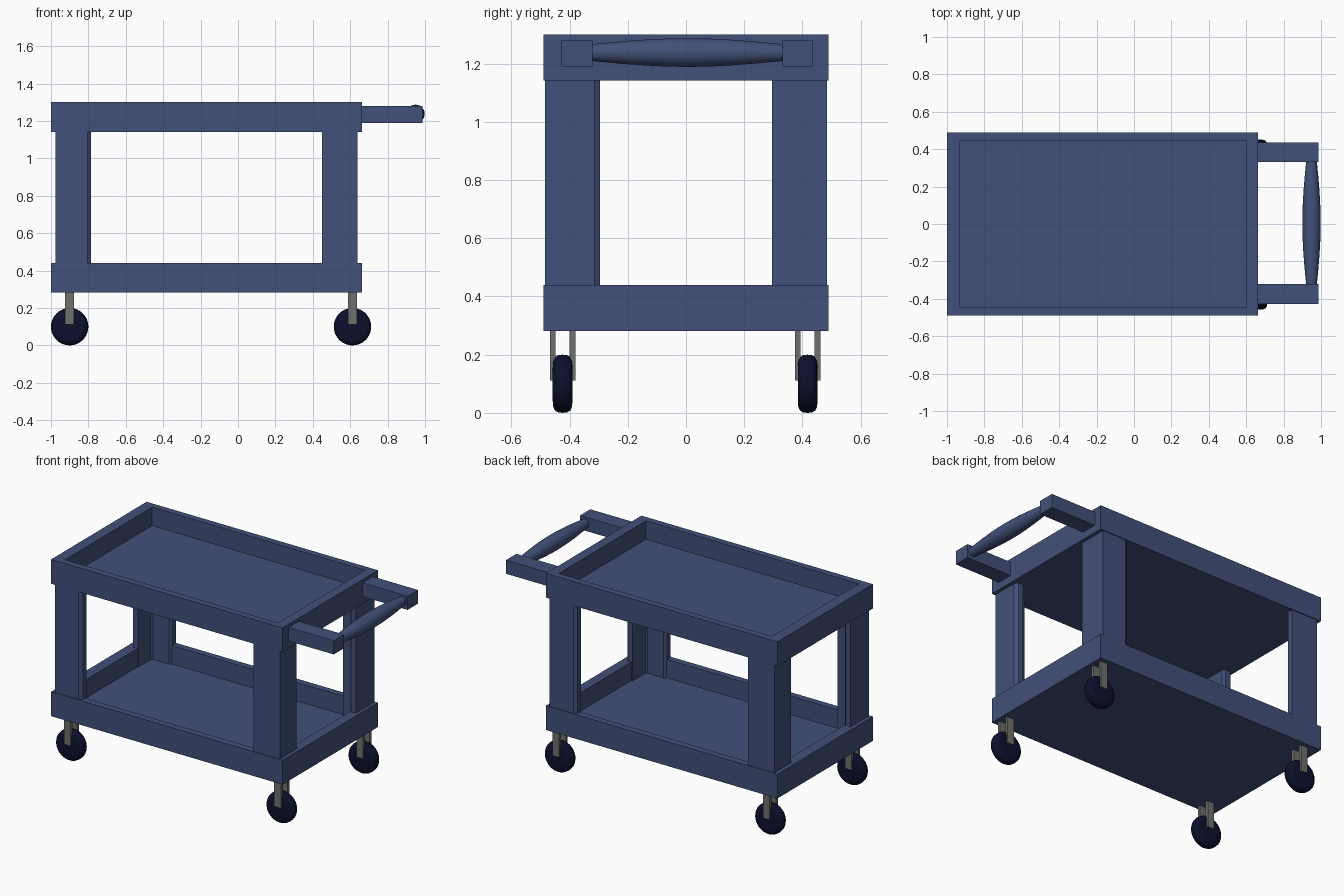
import bpy, bmesh, math
from mathutils import Matrix, Vector

if "Cube" in bpy.data.objects:
    bpy.data.objects.remove(bpy.data.objects["Cube"])


def material(name, rgb):
    m = bpy.data.materials.new(name)
    m.diffuse_color = (*rgb, 1)
    m.use_nodes = True
    m.node_tree.nodes["Principled BSDF"].inputs["Base Color"].default_value = m.diffuse_color
    return m


BLUE = material("blue_plastic", (0.055, 0.082, 0.195))
DARK = material("dark_rubber", (0.004, 0.005, 0.027))
STEEL = material("steel", (0.16, 0.16, 0.15))


def finish(name, bm, mat, smooth=False):
    bmesh.ops.recalc_face_normals(bm, faces=bm.faces)
    me = bpy.data.meshes.new(name)
    bm.to_mesh(me)
    bm.free()
    me.materials.append(mat)
    ob = bpy.data.objects.new(name, me)
    bpy.context.collection.objects.link(ob)
    if smooth:
        bpy.ops.object.select_all(action='DESELECT')
        ob.select_set(True)
        bpy.context.view_layer.objects.active = ob
        bpy.ops.object.shade_smooth_by_angle(angle=math.radians(40))
    return ob


def box(name, lo, hi, mat):
    lo, hi = Vector(lo), Vector(hi)
    bm = bmesh.new()
    bmesh.ops.create_cube(bm, size=1)
    bmesh.ops.scale(bm, vec=hi - lo, verts=bm.verts)
    bmesh.ops.translate(bm, vec=(lo + hi) / 2, verts=bm.verts)
    return finish(name, bm, mat)


def lathe_y(name, profile, centre, mat, steps=40):
    """Spin (radius, y) points round the y axis."""
    bm = bmesh.new()
    vs = [bm.verts.new((r, y, 0)) for r, y in profile]
    es = [bm.edges.new(p) for p in zip(vs, vs[1:])]
    bmesh.ops.spin(bm, geom=vs + es, cent=(0, 0, 0), axis=(0, 1, 0),
                   angle=math.tau, steps=steps)
    bmesh.ops.remove_doubles(bm, verts=bm.verts, dist=1e-5)
    bmesh.ops.translate(bm, vec=centre, verts=bm.verts)
    return finish(name, bm, mat, True)


# Trays: a box whose top is inset and pushed down to the floor
def tray(name, z):
    bm = bmesh.new()
    x0, x1, y, h = -1.0, 0.663, 0.49, 0.158
    vs = [bm.verts.new((a, b, z)) for a, b in ((x0, -y), (x1, -y), (x1, y), (x0, y))]
    base = bm.faces.new(vs)
    ext = bmesh.ops.extrude_face_region(bm, geom=[base], use_keep_orig=True)["geom"]
    bmesh.ops.translate(bm, vec=(0, 0, h), verts=[v for v in ext if isinstance(v, bmesh.types.BMVert)])
    top = next(f for f in ext if isinstance(f, bmesh.types.BMFace))
    bmesh.ops.inset_individual(bm, faces=[top], thickness=0.02)
    for v in top.verts:
        v.co.x = -0.93 if v.co.x < 0 else 0.60
        v.co.y = math.copysign(0.447, v.co.y)
    ext = bmesh.ops.extrude_discrete_faces(bm, faces=[top])["faces"]
    bmesh.ops.translate(bm, vec=(0, 0, -0.12), verts=ext[0].verts)
    return finish(name, bm, BLUE)


tray("bottom_tray", 0.282)
tray("top_tray", 1.142)

# Corner posts: angle section turned a quarter for each corner
ANGLE = [(0, 0), (0.17, 0), (0.19, 0.015), (0.19, 0.05), (0.06, 0.05), (0.05, 0.06),
         (0.05, 0.175), (0.035, 0.19), (0, 0.19)]
CORNERS = [("front_left", -0.975, -0.485), ("front_right", 0.64, -0.485),
           ("back_right", 0.64, 0.485), ("back_left", -0.975, 0.485)]
for i, (side, x, y) in enumerate(CORNERS):
    bm = bmesh.new()
    f = bm.faces.new([bm.verts.new((a, b, 0)) for a, b in ANGLE])
    ext = bmesh.ops.extrude_face_region(bm, geom=[f], use_keep_orig=True)["geom"]
    bmesh.ops.translate(bm, vec=(0, 0, 0.824), verts=[v for v in ext if isinstance(v, bmesh.types.BMVert)])
    bm.transform(Matrix.Translation((x, y, 0.319)) @ Matrix.Rotation(i * math.pi / 2, 4, 'Z'))
    finish(side + "_post", bm, BLUE)

# Casters: rounded wheel between two fork plates
TYRE = [(0, -0.034), (0.06, -0.034), (0.08, -0.032), (0.092, -0.026), (0.098, -0.016), (0.1, 0),
        (0.098, 0.016), (0.092, 0.026), (0.08, 0.032), (0.06, 0.034), (0, 0.034)]
for xs, x in (("left", -0.9), ("right", 0.612)):
    for ys, y in (("front", -0.424), ("back", 0.418)):
        lathe_y(f"{ys}_{xs}_wheel", TYRE, (x, y, 0.1), DARK)
        for n, s in (("outer", -1), ("inner", 1)):
            c = y + s * 0.034
            box(f"{ys}_{xs}_{n}_fork", (x - 0.024, c - 0.01, 0.112),
                (x + 0.024, c + 0.01, 0.29), STEEL)

# Push handle: two arms and a barrel-shaped grip
for n, y in (("front", -0.374), ("back", 0.384)):
    box(n + "_handle_arm", (0.65, y - 0.053, 1.19), (0.987, y + 0.053, 1.279), BLUE)
GRIP = [(0, -0.335)] + [(0.028 + 0.021 * math.cos(t * math.pi / 24), 0.335 * t / 12)
                        for t in range(-12, 13)] + [(0, 0.335)]
lathe_y("handle_grip", GRIP, (0.949, 0.005, 1.238), BLUE)
